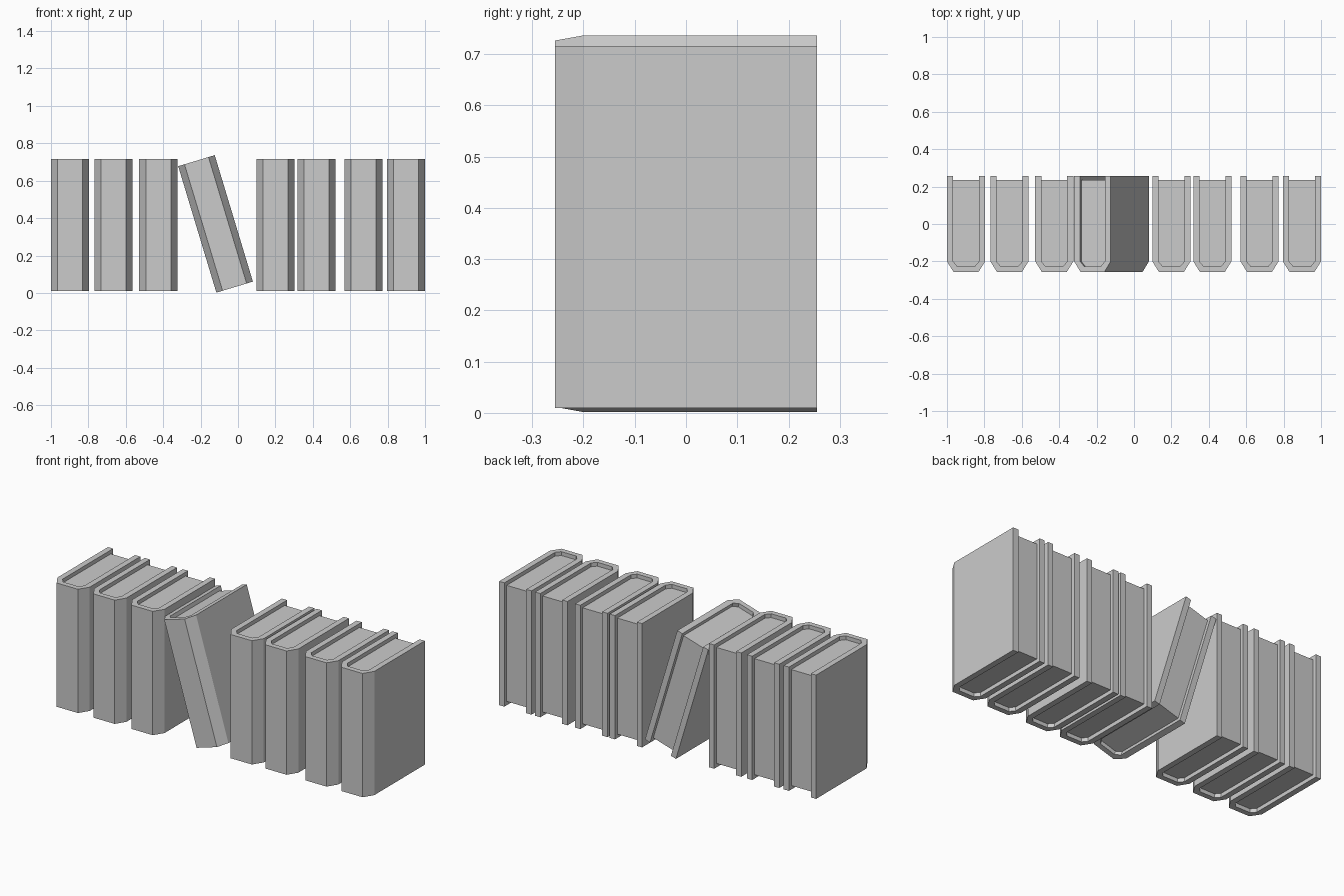
import bpy, bmesh, math

if "Cube" in bpy.data.objects:
    bpy.data.objects.remove(bpy.data.objects["Cube"])

W, H = 0.102, 0.353          # half width, half height of a book
BACK, FRONT = 0.256, -0.256  # open edge and spine


def prism(name, profile, half_h):
    """Extrude a closed xy profile to z = +-half_h."""
    bm = bmesh.new()
    face = bm.faces.new([bm.verts.new((x, y, -half_h)) for x, y in profile])
    ext = bmesh.ops.extrude_face_region(bm, geom=[face])
    top = [v for v in ext["geom"] if isinstance(v, bmesh.types.BMVert)]
    bmesh.ops.translate(bm, verts=top, vec=(0, 0, 2 * half_h))
    bmesh.ops.recalc_face_normals(bm, faces=bm.faces)
    mesh = bpy.data.meshes.new(name)
    bm.to_mesh(mesh)
    bm.free()
    return mesh


def mirrored(half):
    """Left half of an outline, completed on the right."""
    return half + [(-x, y) for x, y in reversed(half)]


# Cover: U-shaped with a chamfered spine
outer = mirrored([(-W, BACK), (-W, -0.2), (-W + 0.035, FRONT)])
inner_half = [(-W + 0.033, -0.2), (-W + 0.055, -0.226)]
inner = mirrored([(-W + 0.033, BACK)] + inner_half)
cover_mesh = prism("cover", outer + inner[::-1], H)

# Pages: recessed block filling the cover
pages_mesh = prism("pages", mirrored([(-W + 0.033, 0.235)] + inner_half), H - 0.022)


def book(label, x, z, tilt=0.0):
    for part, mesh in (("cover", cover_mesh), ("pages", pages_mesh)):
        ob = bpy.data.objects.new(f"{label}_{part}", mesh)
        ob.location = (x, 0, z)
        ob.rotation_euler.y = tilt
        bpy.context.collection.objects.link(ob)


# Upright books
for i, x in enumerate((-0.898, -0.666, -0.426, 0.2, 0.419, 0.671, 0.898)):
    book(f"upright_book_{i + 1}", x, 0.363)

# Leaning book
book("leaning_book", -0.12, 0.369, math.radians(-16.8))
